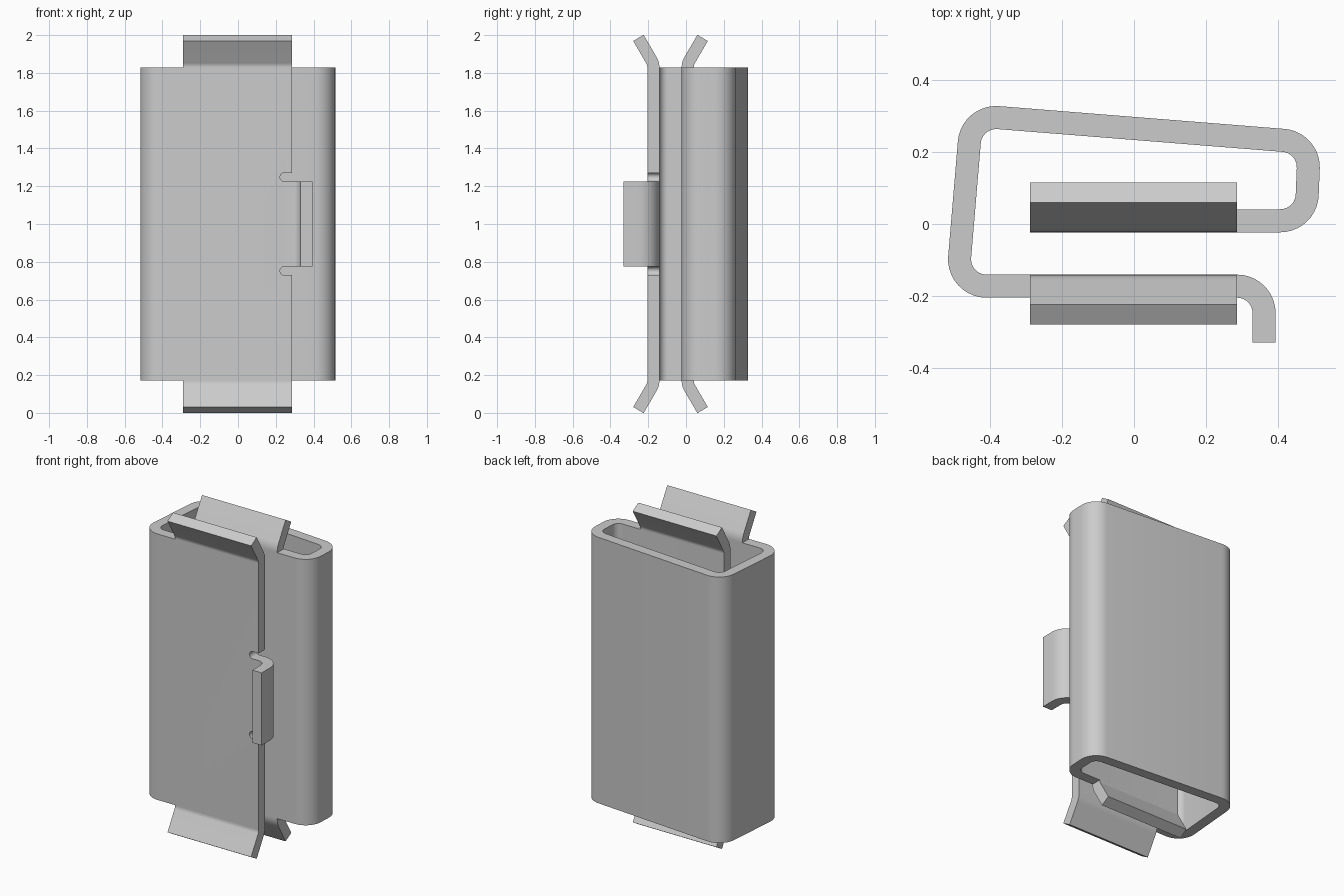
import bpy
import bmesh
import math
from mathutils import Vector

cube = bpy.data.objects.get("Cube")
if cube:
    bpy.data.objects.remove(cube, do_unlink=True)

THICK = 0.064      # sheet thickness
BEND = 0.075       # centreline bend radius
MID = 1.0          # mid height
HALF = 0.828       # half height of the body
TAB_X = (-0.29, 0.286)

steel = bpy.data.materials.new("light grey steel")
steel.use_nodes = True
steel.diffuse_color = (0.6, 0.6, 0.6, 1)
steel.node_tree.nodes["Principled BSDF"].inputs["Base Color"].default_value = (0.6, 0.6, 0.6, 1)


def fillet(path, radius=BEND, steps=10):
    """Round every inner corner of an open 2D path."""
    pts = [Vector(p) for p in path]
    out = [pts[0]]
    for a, p, b in zip(pts, pts[1:], pts[2:]):
        u, v = (a - p).normalized(), (b - p).normalized()
        half = u.angle(v) / 2
        reach = radius / math.tan(half)
        centre = p + (u + v).normalized() * radius / math.sin(half)
        start = (p + u * reach - centre).normalized()
        end = (p + v * reach - centre).normalized()
        out += [centre + start.slerp(end, i / steps) * radius for i in range(steps + 1)]
    return out + [pts[-1]]


def make_object(name, bm):
    bmesh.ops.recalc_face_normals(bm, faces=bm.faces)
    mesh = bpy.data.meshes.new(name)
    bm.to_mesh(mesh)
    bm.free()
    mesh.materials.append(steel)
    obj = bpy.data.objects.new(name, mesh)
    bpy.context.collection.objects.link(obj)
    return obj


def activate(obj):
    bpy.ops.object.select_all(action='DESELECT')
    obj.select_set(True)
    bpy.context.view_layer.objects.active = obj


def smooth(obj):
    activate(obj)
    bpy.ops.object.shade_smooth_by_angle(angle=math.radians(25))


def bent_sheet(name, path, low, high, place):
    """Thicken a 2D centreline and extrude it from low to high."""
    pts = fillet(path)
    dirs = [(b - a).normalized() for a, b in zip(pts, pts[1:])]
    bm = bmesh.new()
    rings = []
    for i, p in enumerate(pts):
        d0, d1 = dirs[max(i - 1, 0)], dirs[min(i, len(dirs) - 1)]
        t = (d0 + d1).normalized()
        off = Vector((-t.y, t.x)) * THICK / 2 / t.dot(d0)
        corners = [(p + off, low), (p - off, low), (p - off, high), (p + off, high)]
        rings.append([bm.verts.new(place(q, h)) for q, h in corners])
    for r, s in zip(rings, rings[1:]):
        for k in range(4):
            n = (k + 1) % 4
            bm.faces.new((r[k], r[n], s[n], s[k]))
    bm.faces.new(rings[0])
    bm.faces.new(rings[-1])
    return make_object(name, bm)


# Wrapped body: inner panel, right bend, back, side, front panel, curled lip
plan = [(-0.29, 0.009), (0.479, 0.009), (0.488, 0.227), (-0.452, 0.302),
        (-0.492, -0.173), (0.362, -0.173), (0.362, -0.33)]
body = bent_sheet("wrapped_body", plan, MID - HALF, MID + HALF,
                  lambda q, h: (q.x, q.y, h))

# Trim the lip to a short tab with round-ended relief slots
LIP, SLOT = 0.226, 0.045
for side in (1, -1):
    r = SLOT / 2
    outline = [(0.7, 1), (TAB_X[1], 1), (TAB_X[1], LIP + SLOT)]
    for i in range(13):
        a = math.pi / 2 + math.pi * i / 12
        outline.append((0.245 + r * math.cos(a), LIP + r + r * math.sin(a)))
    outline.append((0.7, LIP))
    bm = bmesh.new()
    face = bm.faces.new([bm.verts.new((x, -0.5, MID + side * z)) for x, z in outline])
    ext = bmesh.ops.extrude_face_region(bm, geom=[face])
    moved = [g for g in ext["geom"] if isinstance(g, bmesh.types.BMVert)]
    bmesh.ops.translate(bm, verts=moved, vec=(0, 0.42, 0))
    cutter = make_object("lip_cutter", bm)
    cutter.hide_render = True
    mod = body.modifiers.new("trim", 'BOOLEAN')
    mod.operation = 'DIFFERENCE'
    mod.solver = 'EXACT'
    mod.object = cutter
    activate(body)
    bpy.ops.object.modifier_apply(modifier=mod.name)
    bpy.data.objects.remove(cutter, do_unlink=True)
smooth(body)

# Flared guide tabs at both ends of the front and inner panels
for panel, y, lean in (("front", -0.173, -0.079), ("inner", 0.009, 0.079)):
    for end, side in (("top", 1), ("bottom", -1)):
        path = [(y, HALF), (y, 0.85), (y + lean, 0.985)]
        path = [(py, MID + side * pz) for py, pz in path]
        smooth(bent_sheet(f"{panel}_{end}_flare", path, *TAB_X,
                          lambda q, h: (h, q.x, q.y)))
